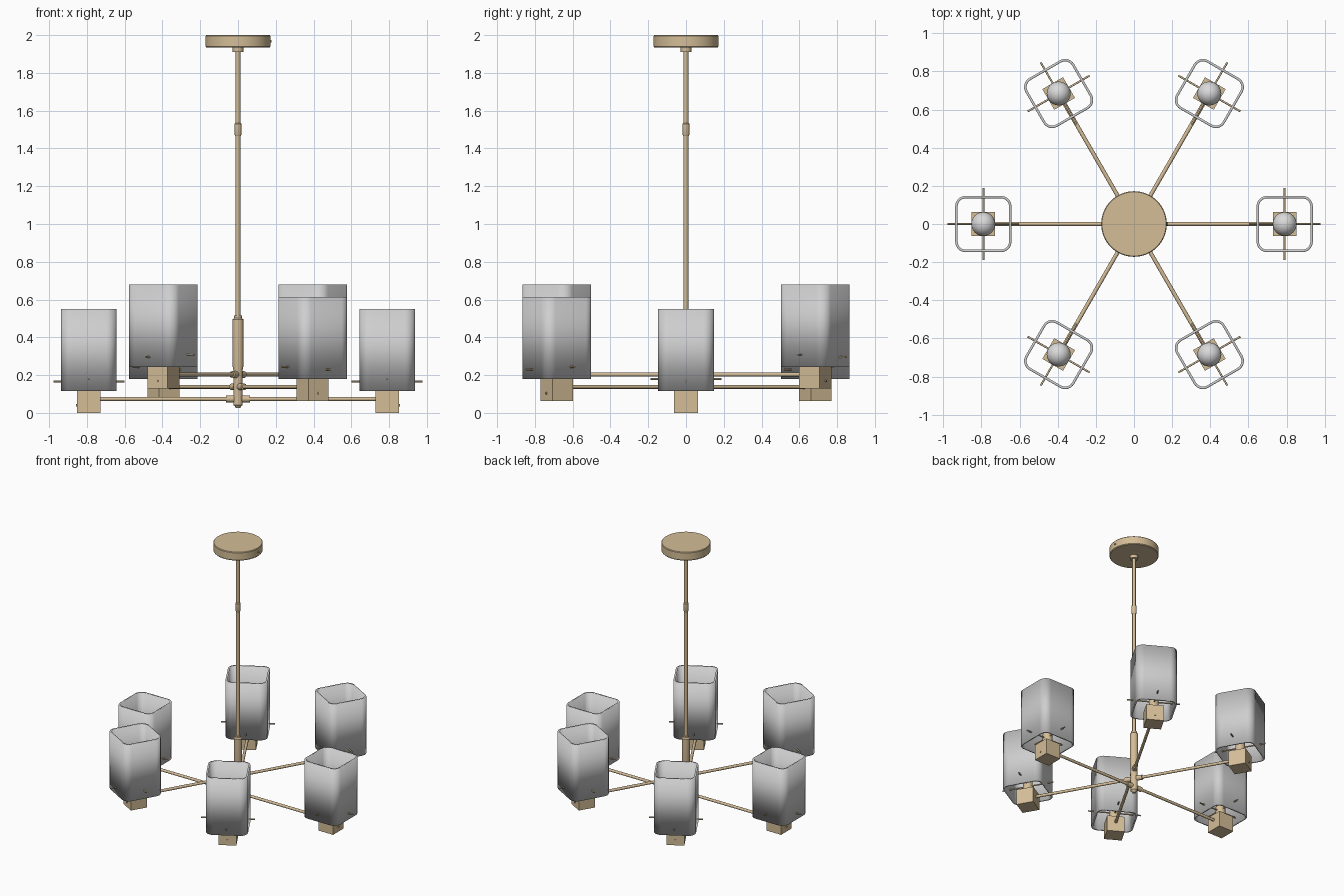
import bpy, bmesh, math
from mathutils import Matrix, Vector

cube = bpy.data.objects.get("Cube")
if cube:
    bpy.data.objects.remove(cube, do_unlink=True)


def material(name, color, rough=0.5):
    m = bpy.data.materials.new(name)
    m.use_nodes = True
    m.diffuse_color = color
    bsdf = m.node_tree.nodes["Principled BSDF"]
    bsdf.inputs["Base Color"].default_value = color
    bsdf.inputs["Roughness"].default_value = rough
    return m


brass = material("satin brass", (0.66, 0.51, 0.31, 1))
glass = material("frosted grey glass", (0.62, 0.62, 0.62, 1))
white = material("bulb white", (0.70, 0.70, 0.70, 1))


def finish(bm, name, mat, matrix=Matrix(), smooth=True):
    """Turn a bmesh into a named object placed by a matrix."""
    mesh = bpy.data.meshes.new(name)
    bmesh.ops.recalc_face_normals(bm, faces=bm.faces)
    bm.to_mesh(mesh)
    bm.free()
    mesh.materials.append(mat)
    obj = bpy.data.objects.new(name, mesh)
    bpy.context.collection.objects.link(obj)
    obj.matrix_world = matrix
    if smooth:
        bpy.ops.object.select_all(action='DESELECT')
        obj.select_set(True)
        bpy.context.view_layer.objects.active = obj
        bpy.ops.object.shade_smooth_by_angle(angle=math.radians(35))
    return obj


def lathe(name, profile, mat, matrix=Matrix(), steps=32):
    """Spin (radius, height) points around the z axis."""
    bm = bmesh.new()
    verts = [bm.verts.new((r, 0, z)) for r, z in profile]
    edges = [bm.edges.new(pair) for pair in zip(verts, verts[1:])]
    bmesh.ops.spin(bm, geom=verts + edges, cent=(0, 0, 0), axis=(0, 0, 1),
                   angle=math.tau, steps=steps)
    bmesh.ops.remove_doubles(bm, verts=bm.verts, dist=0.0001)
    return finish(bm, name, mat, matrix)


def rod(name, start, end, radius, mat, matrix=Matrix(), sides=16):
    a, b = Vector(start), Vector(end)
    turn = (b - a).to_track_quat('Z', 'Y').to_matrix().to_4x4()
    bm = bmesh.new()
    bmesh.ops.create_cone(bm, cap_ends=True, segments=sides, radius1=radius,
                          radius2=radius, depth=(b - a).length)
    return finish(bm, name, mat, matrix @ Matrix.Translation((a + b) / 2) @ turn)


def block(name, size, center, mat, matrix):
    bm = bmesh.new()
    bmesh.ops.create_cube(bm, size=1)
    bmesh.ops.scale(bm, vec=size, verts=bm.verts)
    bmesh.ops.translate(bm, vec=center, verts=bm.verts)
    return finish(bm, name, mat, matrix, smooth=False)


def shade(name, width, z0, z1, corner, matrix):
    """Open square tube with rounded corners."""
    bm = bmesh.new()
    bmesh.ops.create_cube(bm, size=1)
    bmesh.ops.scale(bm, vec=(width, width, z1 - z0), verts=bm.verts)
    bmesh.ops.translate(bm, vec=(0, 0, (z0 + z1) / 2), verts=bm.verts)
    caps = [f for f in bm.faces if abs(f.normal.z) > 0.9]
    bmesh.ops.delete(bm, geom=caps, context='FACES_ONLY')
    upright = [e for e in bm.edges
               if abs(e.verts[0].co.z - e.verts[1].co.z) > 0.1]
    bmesh.ops.bevel(bm, geom=upright, offset=corner, segments=8,
                    profile=0.5, affect='EDGES')
    obj = finish(bm, name, glass, matrix)
    wall = obj.modifiers.new("wall", 'SOLIDIFY')
    wall.thickness = 0.013
    wall.offset = -1
    return obj


# Ceiling canopy with its side screw
lathe("canopy", [(0, 1.935), (0.168, 1.935), (0.172, 1.94), (0.172, 1.995),
                 (0.168, 2.0), (0, 2.0)], brass, steps=64)
rod("canopy_screw", (0.16, 0, 1.968), (0.178, 0, 1.968), 0.007, brass)

# Stem: hanging rod, couplings and hub
lathe("canopy_collar", [(0, 1.91), (0.028, 1.91), (0.028, 1.936), (0, 1.936)], brass)
rod("hanging_rod", (0, 0, 0.49), (0, 0, 1.92), 0.0125, brass)
lathe("rod_coupling", [(0, 1.465), (0.014, 1.465), (0.019, 1.475), (0.019, 1.53),
                       (0.014, 1.535), (0, 1.535)], brass)
lathe("hub", [(0, 0.025), (0.012, 0.025), (0.016, 0.035), (0.025, 0.042), (0.025, 0.23),
              (0.029, 0.25), (0.029, 0.495), (0.02, 0.502), (0.02, 0.515), (0, 0.515)], brass)

# Bulb outline: neck flowing into a globe
BULB_R, BULB_Z = 0.063, 0.29
bulb_profile = [(0, 0.19), (0.025, 0.19), (0.027, 0.22)]
for i in range(15):
    a = math.radians(-60 + i * 150 / 14)
    bulb_profile.append((BULB_R * math.cos(a), BULB_Z + BULB_R * math.sin(a)))
bulb_profile[-1] = (0, BULB_Z + BULB_R)

# Six arms, opposite pairs sharing one of three levels
REACH = 0.79
level = {0: 0.0, 60: 0.129, 120: 0.064}
for angle in range(0, 360, 60):
    spin = Matrix.Rotation(math.radians(angle), 4, 'Z')
    arm = Matrix.Translation((0, 0, level[angle % 180])) @ spin
    lamp = arm @ Matrix.Translation((REACH, 0, 0))
    tag = f"_{angle // 60 + 1}"

    rod("arm" + tag, (0.01, 0, 0.074), (REACH - 0.06, 0, 0.074), 0.0105, brass, arm)
    rod("arm_collar" + tag, (0.02, 0, 0.074), (0.063, 0, 0.074), 0.018, brass, arm)

    block("lamp_base" + tag, (0.125, 0.125, 0.12), (0, 0, 0.06), brass, lamp)
    rod("base_screw" + tag, (0.055, 0, 0.04), (0.068, 0, 0.04), 0.006, brass, lamp)
    rod("socket" + tag, (0, 0, 0.115), (0, 0, 0.2), 0.034, brass, lamp, 24)
    lathe("bulb" + tag, bulb_profile, white, lamp, 24)
    shade("shade" + tag, 0.295, 0.115, 0.55, 0.055, lamp)

    # Crossed pins that carry the shade
    rod("radial_pin" + tag, (-0.188, 0, 0.166), (0.188, 0, 0.166), 0.005, brass, lamp, 12)
    rod("cross_pin" + tag, (0, -0.188, 0.179), (0, 0.188, 0.179), 0.005, brass, lamp, 12)
